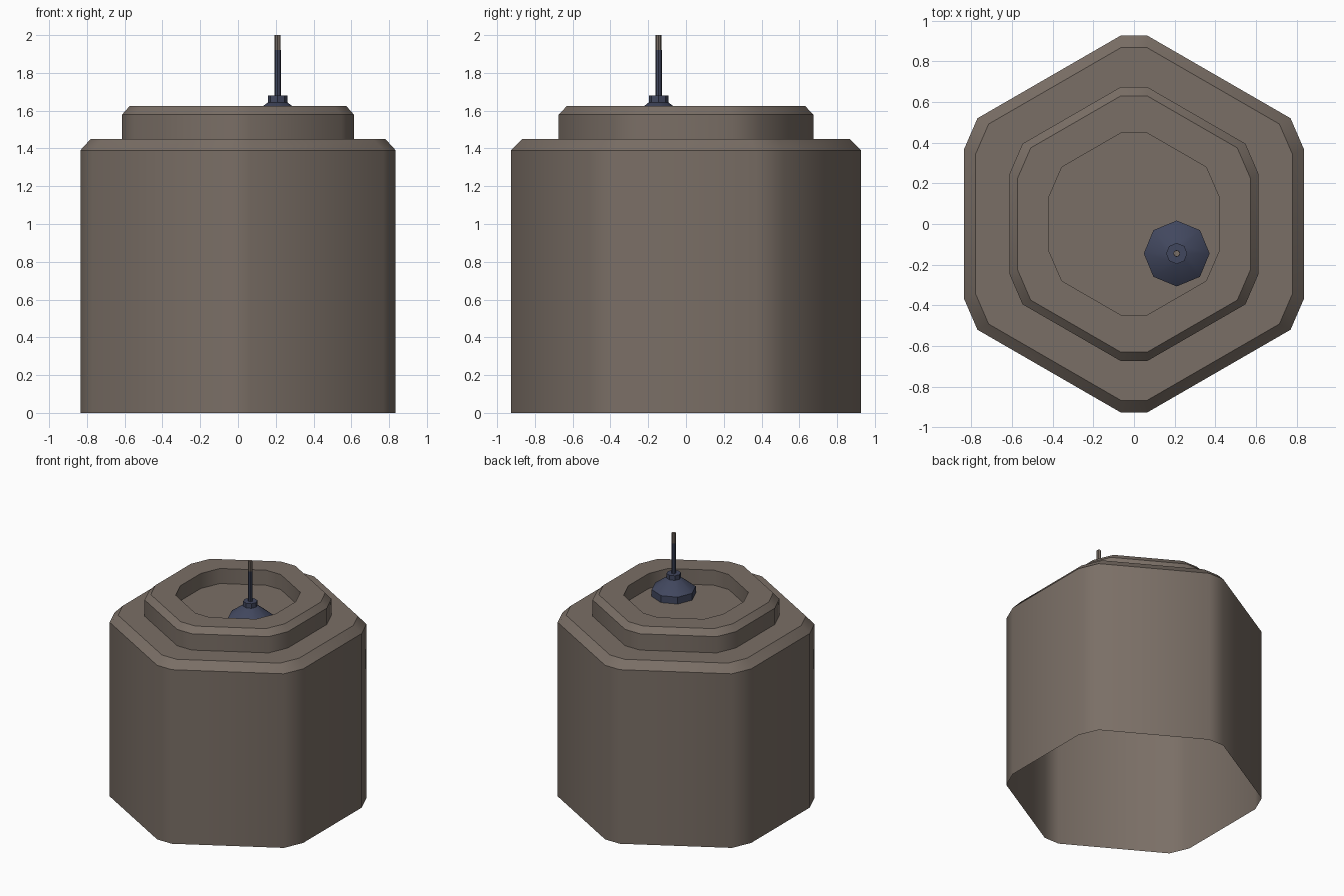
import bpy, bmesh, math

if "Cube" in bpy.data.objects:
    bpy.data.objects.remove(bpy.data.objects["Cube"])


def material(name, rgb):
    m = bpy.data.materials.new(name)
    m.diffuse_color = (*rgb, 1)
    m.use_nodes = True
    m.node_tree.nodes["Principled BSDF"].inputs["Base Color"].default_value = m.diffuse_color
    return m


brown = material("stone brown", (0.195, 0.158, 0.132))
navy = material("dark navy", (0.053, 0.063, 0.112))


def loft(name, rings, mat, close_bottom=False):
    """Skin a stack of equal-length rings and cap the last one."""
    bm = bmesh.new()
    rows = [[bm.verts.new(p) for p in r] for r in rings]
    n = len(rows[0])
    for a, b in zip(rows, rows[1:]):
        for i in range(n):
            j = (i + 1) % n
            bm.faces.new((a[i], a[j], b[j], b[i]))
    bm.faces.new(rows[-1])
    if close_bottom:
        bm.faces.new(rows[0][::-1])
    mesh = bpy.data.meshes.new(name)
    bm.to_mesh(mesh)
    bm.free()
    mesh.materials.append(mat)
    ob = bpy.data.objects.new(name, mesh)
    bpy.context.collection.objects.link(ob)
    bpy.ops.object.select_all(action='DESELECT')
    ob.select_set(True)
    bpy.context.view_layer.objects.active = ob
    bpy.ops.object.shade_smooth_by_angle(angle=math.radians(40))
    return ob


def hex_ring(x, y, z):
    """Hexagon with clipped corners; x and y are the half extents."""
    c = 0.065                       # half width of each clipped corner
    s = math.sqrt(3) / 2
    quarter = [(x, y - (x - c) / math.sqrt(3) - 2 * c * s),
               (x - c, y - (x - 2 * c) / math.sqrt(3)), (c, y)]
    pts = quarter + [(-px, py) for px, py in quarter[::-1]]
    pts += [(-px, -py) for px, py in pts]
    return [(px, py, z) for px, py in pts]


def round_ring(r, z, n=8, cx=0.21, cy=-0.145):
    return [(cx + r * math.cos(i * math.tau / n),
             cy + r * math.sin(i * math.tau / n), z) for i in range(n)]


# open-bottomed stepped block with a recess in the top
loft("stepped_block", [hex_ring(*p) for p in (
    (0.835, 0.927, 0), (0.835, 0.927, 1.39), (0.78, 0.867, 1.45),
    (0.613, 0.674, 1.45), (0.613, 0.674, 1.58), (0.573, 0.63, 1.625),
    (0.42, 0.447, 1.625), (0.42, 0.447, 1.505))], brown)

# conical foot, collar and rod standing in the recess
loft("antenna_foot", [round_ring(0.162, 1.505), round_ring(0.162, 1.56),
                      round_ring(0.05, 1.645)], navy)
loft("antenna_collar", [round_ring(0.052, 1.643), round_ring(0.052, 1.68)],
     navy, True)
loft("antenna_rod", [round_ring(0.017, 1.67), round_ring(0.017, 1.92)], navy, True)
loft("antenna_tip", [round_ring(0.016, 1.918), round_ring(0.016, 2.0)], brown, True)
